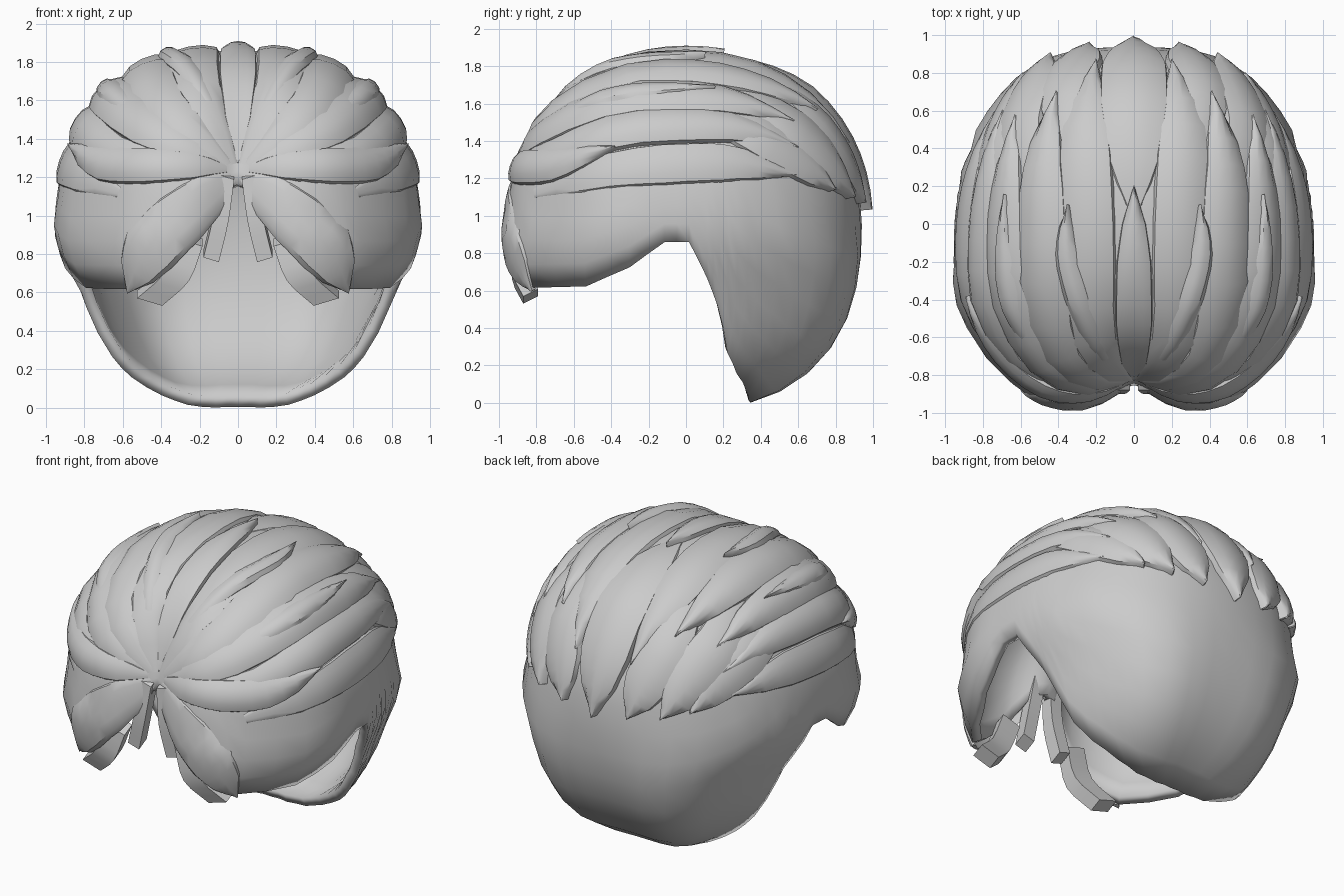
import bpy, bmesh, math
from mathutils import Vector

if "Cube" in bpy.data.objects:
    bpy.data.objects.remove(bpy.data.objects["Cube"])

C = Vector((0, 0, 0.95))
hair = bpy.data.materials.new("hair_grey")
hair.diffuse_color = (0.6, 0.6, 0.6, 1)
hair.use_nodes = True
hair.node_tree.nodes["Principled BSDF"].inputs["Base Color"].default_value = hair.diffuse_color


def lerp_table(table, t):
    for (a, u), (b, v) in zip(table, table[1:]):
        if t <= b:
            return u + (v - u) * max(0, t - a) / (b - a)
    return table[-1][1]


# Sideways scale by height: full at the ears, tapered toward the nape
TAPER = [(0, 0.95), (0.3, 0.91), (0.6, 0.92), (0.75, 0.98), (0.92, 1.02), (1.3, 1.02), (1.9, 1.04)]


def bump(x, centre, width):
    return math.exp(-((x - centre) / width) ** 2)


def surf(d, lift=0.0):
    """Point of the rounded head form in direction d from the centre."""
    d = d.normalized()
    n = 2.15 if d.z > 0 else 2.4
    a, b, c = 0.93, (0.94 if d.y > 0 else 0.965), (0.91 if d.z > 0 else 0.985)
    r = (abs(d.x / a) ** n + abs(d.y / b) ** n + abs(d.z / c) ** n) ** (-1 / n)
    phi = math.degrees(math.atan2(abs(d.x), -d.y))
    flat = max(0, 1 - d.z * d.z)
    low = min(1, max(0, -d.z * 2))
    r *= 1 + flat * (0.05 * bump(phi, 38, 22) - 0.1 * bump(phi, 0, 9) + 0.02 * bump(phi, 23, 12)
                     + 0.04 * bump(phi, 65, 15) + (0.02 + 0.05 * low) * bump(phi, 148, 16))
    p = C + d * (r + lift)
    p.x *= lerp_table(TAPER, p.z) - 0.05 * max(0, p.y)
    return p


def finish(name, bm, angle=40):
    bmesh.ops.remove_doubles(bm, verts=bm.verts, dist=0.0005)
    bmesh.ops.recalc_face_normals(bm, faces=bm.faces)
    me = bpy.data.meshes.new(name)
    bm.to_mesh(me)
    bm.free()
    me.materials.append(hair)
    ob = bpy.data.objects.new(name, me)
    bpy.context.collection.objects.link(ob)
    bpy.ops.object.select_all(action='DESELECT')
    ob.select_set(True)
    bpy.context.view_layer.objects.active = ob
    bpy.ops.object.shade_smooth_by_angle(angle=math.radians(angle))
    return ob


def skin(bm, rows, closed=False):
    vs = [[bm.verts.new(p) for p in row] for row in rows]
    for r0, r1 in zip(vs, vs[1:]):
        n = len(r0)
        for j in range(n if closed else n - 1):
            k = (j + 1) % n
            bm.faces.new((r0[j], r0[k], r1[k], r1[j]))
    return vs


# Base shell: crown to hairline, hairline given as (azimuth from front, elevation)
RIM = [(0, 14), (4, 12), (8, 5), (15, -5), (25, -12), (37, -18), (58, -18), (72, -13),
       (83, -5.5), (91, -5.5), (97, -17), (101, -26), (107, -42), (114, -50),
       (127, -59), (140, -65), (160, -69), (180, -70)]
half = []
for (a, _), (b, _) in zip(RIM, RIM[1:]):
    half += [a + (b - a) * i / 2 for i in range(2)]
around = half + [180] + [360 - a for a in reversed(half[1:])]
rows = []
for i in range(17):
    row = []
    for az in around:
        el = math.radians(90 - (90 - lerp_table(RIM, min(az, 360 - az))) * i / 16)
        p = math.radians(az)
        row.append(surf(Vector((math.sin(p) * math.cos(el), -math.cos(p) * math.cos(el), math.sin(el)))))
    rows.append(row)
bm = bmesh.new()
skin(bm, rows, True)
cap = finish("hair_shell", bm, 50)
sol = cap.modifiers.new("thickness", 'SOLIDIFY')
sol.thickness = 0.06
sol.offset = -1


def spline(pts, t):
    """Catmull-Rom point at t in 0..1."""
    q = [2 * pts[0] - pts[1]] + pts + [2 * pts[-1] - pts[-2]]
    s = t * (len(pts) - 1)
    i = min(int(s), len(pts) - 2)
    u = s - i
    a, b, c, d = q[i:i + 4]
    return 0.5 * (2 * b + (c - a) * u + (2 * a - 5 * b + 4 * c - d) * u * u
                  + (3 * b - a - 3 * c + d) * u ** 3)


WIDTH = [(0, 0.2), (0.15, 0.7), (0.4, 1), (0.65, 1), (0.82, 0.72), (1, 0.02)]
SECTION = [(-1, -0.7), (-0.85, 0.5), (-0.45, 0.9), (0, 1), (0.45, 0.9), (0.85, 0.5), (1, -0.7)]


def lock(name, path, width, lift):
    """Tapered lock hugging the head, mirrored when off the centre line."""
    pts = [Vector(p) - C for p in path]
    for s in ((1,) if all(p.x == 0 for p in pts) else (1, -1)):
        rows = []
        for i in range(13):
            t = i / 12
            d = spline(pts, t)
            tan = spline(pts, min(1, t + 0.02)) - spline(pts, max(0, t - 0.02))
            side = tan.cross(d).normalized()
            w = width * lerp_table(WIDTH, t)
            h = lift * (0.05 + 0.95 * min(1, t * 2.5))
            row = []
            for k, e in SECTION:
                p = surf(d + side * w * k, h * e)
                row.append(Vector((p.x * s, p.y, p.z)))
            rows.append(row)
        bm = bmesh.new()
        skin(bm, rows)
        finish(name + ("" if s == 1 else "_mirrored"), bm, 35)


# Crown locks swept from the parting to the nape
lock("nape_lock_centre", [(0, 0.1, 1.88), (0, 0.55, 1.72), (0, 0.85, 1.4), (0, 0.95, 1.03)], 0.2, 0.06)
lock("crown_lock_centre", [(0, -0.85, 1.36), (0, -0.6, 1.65), (0, -0.2, 1.86), (0, 0.2, 1.86)], 0.1, 0.05)
lock("crown_lock_inner", [(0.03, -0.87, 1.28), (0.2, -0.6, 1.65), (0.24, 0, 1.85), (0.25, 0.5, 1.7), (0.2, 0.85, 1.38)], 0.16, 0.045)
lock("nape_lock_inner", [(0.25, 0.3, 1.8), (0.36, 0.65, 1.55), (0.32, 0.88, 1.3), (0.24, 0.95, 1.07)], 0.17, 0.05)
lock("crown_lock_middle", [(0.05, -0.88, 1.28), (0.36, -0.68, 1.55), (0.46, -0.1, 1.77), (0.47, 0.3, 1.72), (0.4, 0.68, 1.55)], 0.15, 0.06)
lock("nape_lock_middle", [(0.5, 0.2, 1.7), (0.6, 0.5, 1.5), (0.56, 0.72, 1.33), (0.45, 0.9, 1.1)], 0.18, 0.055)
lock("crown_lock_outer", [(0.08, -0.9, 1.27), (0.46, -0.75, 1.45), (0.66, -0.25, 1.64), (0.68, 0.2, 1.64), (0.62, 0.57, 1.5)], 0.14, 0.06)
lock("nape_lock_outer", [(0.72, 0.05, 1.55), (0.76, 0.35, 1.46), (0.7, 0.6, 1.32), (0.6, 0.8, 1.14)], 0.15, 0.045)

# Side locks sweeping above the ears
lock("temple_lock_lower", [(0.6, -0.8, 1.12), (0.85, -0.4, 1.24), (0.93, 0, 1.3), (0.9, 0.3, 1.3), (0.8, 0.64, 1.24)], 0.13, 0.03)
lock("temple_lock_upper", [(0.2, -0.95, 1.2), (0.65, -0.73, 1.34), (0.83, -0.25, 1.5), (0.82, 0.25, 1.51), (0.72, 0.62, 1.38)], 0.13, 0.05)
lock("brow_lock", [(0.06, -0.9, 1.26), (0.4, -0.93, 1.27), (0.7, -0.72, 1.28), (0.86, -0.38, 1.37)], 0.11, 0.05)

# Raised tips along the front of the crown
lock("crest_lock_inner", [(0.1, -0.75, 1.5), (0.26, -0.45, 1.75), (0.34, -0.15, 1.82), (0.33, 0.1, 1.84)], 0.07, 0.07)
lock("crest_lock_outer", [(0.4, -0.75, 1.42), (0.58, -0.5, 1.58), (0.64, -0.2, 1.64), (0.64, 0.15, 1.66)], 0.08, 0.075)

# Fringe lock fanned down from the parting
lock("fringe_lock", [(0.03, -0.9, 1.22), (0.25, -0.95, 1.03), (0.45, -0.9, 0.83), (0.62, -0.82, 0.6)], 0.15, 0.02)


def strand(name, path, width, depth):
    """Hanging strand with a four-sided section, mirrored."""
    pts = [Vector(p) for p in path]
    for s in (1, -1):
        rows = []
        for i in range(7):
            p = spline(pts, i / 6)
            w, q = Vector((width / 2 * s, 0, width * 0.15)), Vector((0, depth / 2, 0.02))
            c = Vector((p.x * s, p.y, p.z))
            rows.append([c - w - q, c + w - q, c + w + q, c - w + q])
        bm = bmesh.new()
        vs = skin(bm, rows, True)
        bm.faces.new(vs[0])
        bm.faces.new(vs[-1])
        finish(name + ("" if s == 1 else "_mirrored"), bm, 35)


strand("parting_strand", [(0.06, -0.84, 1.22), (0.09, -0.86, 1.0), (0.14, -0.85, 0.79)], 0.08, 0.08)
strand("fringe_strand", [(0.25, -0.88, 0.88), (0.32, -0.89, 0.7), (0.46, -0.83, 0.57)], 0.13, 0.08)
